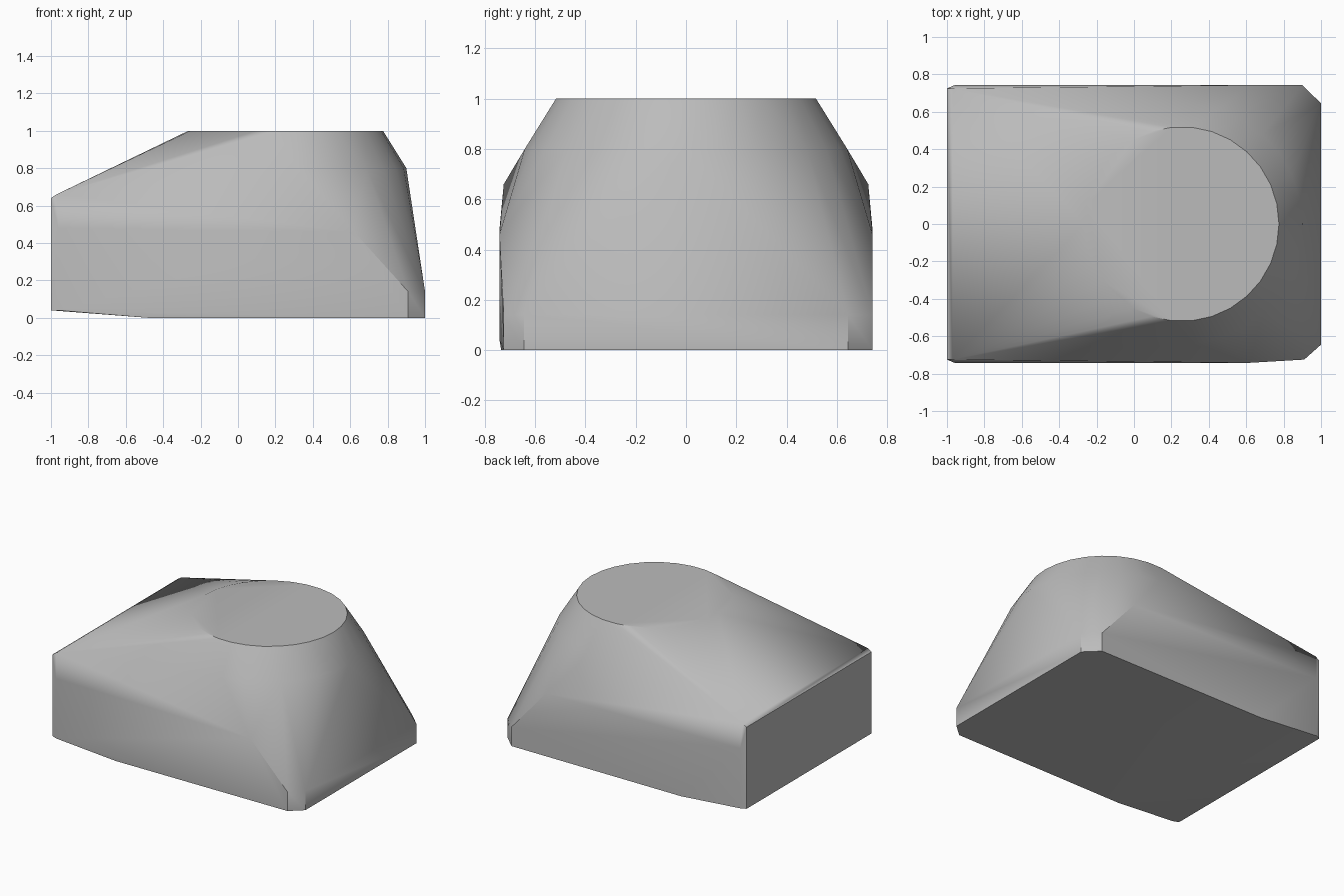
import bpy, bmesh
from math import cos, sin, tau, radians

cube = bpy.data.objects.get("Cube")
if cube:
    bpy.data.objects.remove(cube, do_unlink=True)

grey = bpy.data.materials.new("plain grey")
grey.use_nodes = True
colour = (0.5, 0.5, 0.5, 1)
grey.diffuse_color = colour
grey.node_tree.nodes["Principled BSDF"].inputs["Base Color"].default_value = colour


def ring(radius, z, steps=30):
    """Circle of points around the raised collar."""
    return [(0.255 + radius * cos(tau * i / steps), radius * sin(tau * i / steps), z)
            for i in range(steps)]


# Collar: flat round top that flares out below
points = ring(0.52, 1.0) + ring(0.645, 0.8)

# Boxy base: corner points, the same on both sides
for side in (-1, 1):
    base = [(-1, 0.725, 0.04), (-1, 0.725, 0.64), (-0.97, 0.725, 0.66),
            (-0.96, 0.742, 0.04), (-0.96, 0.742, 0.48), (0.62, 0.742, 0.46),
            (-0.48, 0.735, 0), (0.91, 0.725, 0), (0.91, 0.725, 0.14),
            (1, 0.645, 0), (1, 0.645, 0.14)]
    points += [(x, side * y, z) for x, y, z in base]

# The rear side wall stays upright to the ground
points += [(0.9, 0.742, 0), (0.9, 0.742, 0.14), (-0.48, 0.742, 0)]

# Wrap a tight skin around the points
bm = bmesh.new()
for p in points:
    bm.verts.new(p)
hull = bmesh.ops.convex_hull(bm, input=bm.verts)
spare = {v for v in hull["geom_interior"] + hull["geom_unused"]
         if isinstance(v, bmesh.types.BMVert)}
bmesh.ops.delete(bm, geom=list(spare), context="VERTS")
bmesh.ops.dissolve_limit(bm, angle_limit=radians(0.5), verts=bm.verts, edges=bm.edges)
bmesh.ops.recalc_face_normals(bm, faces=bm.faces)
mesh = bpy.data.meshes.new("housing")
bm.to_mesh(mesh)
bm.free()
mesh.materials.append(grey)

body = bpy.data.objects.new("housing", mesh)
bpy.context.collection.objects.link(body)
bpy.ops.object.select_all(action="DESELECT")
body.select_set(True)
bpy.context.view_layer.objects.active = body
bpy.ops.object.shade_smooth_by_angle(angle=radians(30))
